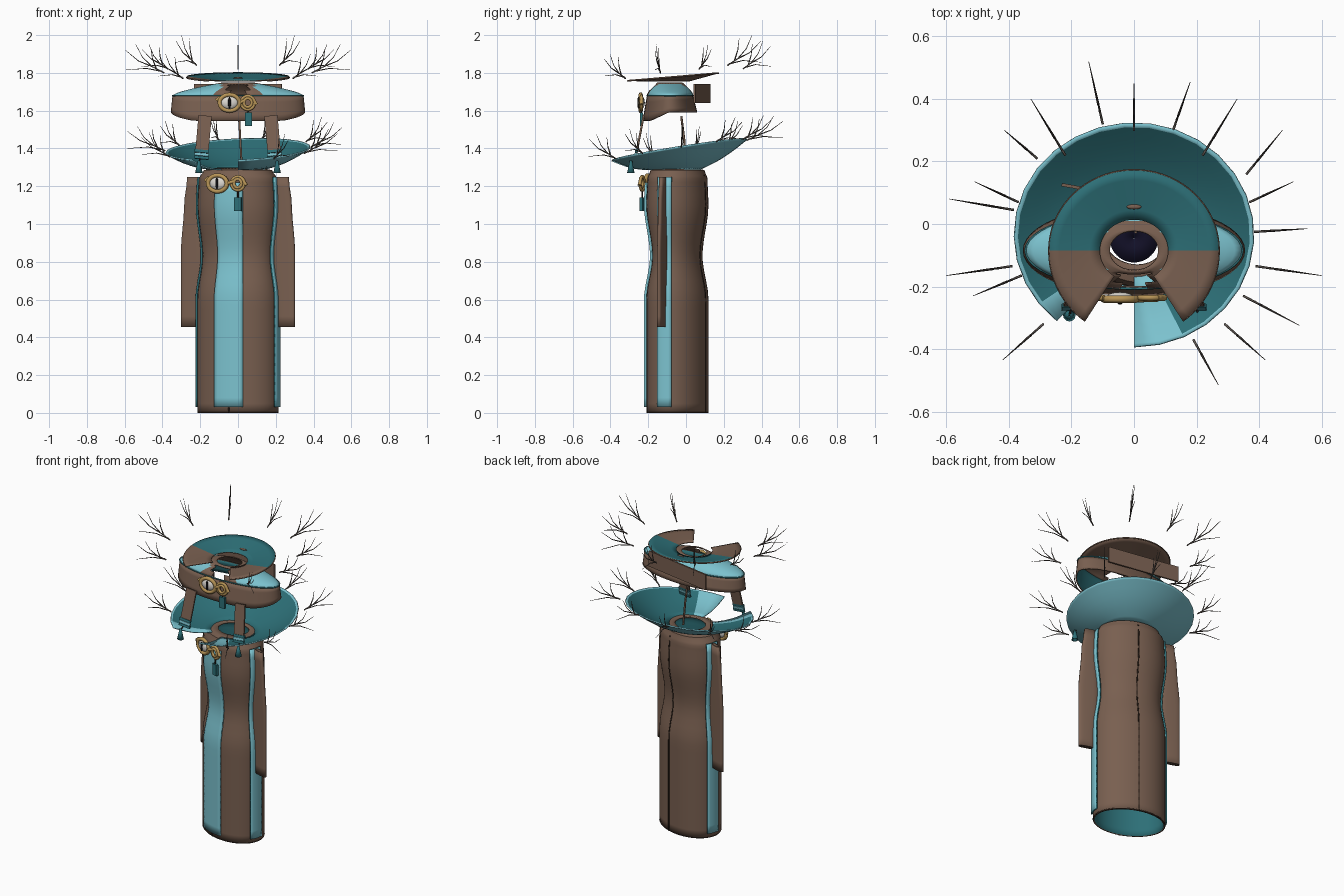
import bpy, bmesh, math
from math import sin, cos, radians, pi
from mathutils import Vector, Matrix

if "Cube" in bpy.data.objects:
    bpy.data.objects.remove(bpy.data.objects["Cube"])


def material(name, r, g, b):
    m = bpy.data.materials.new(name)
    m.diffuse_color = (r, g, b, 1)
    m.use_nodes = True
    m.node_tree.nodes["Principled BSDF"].inputs["Base Color"].default_value = m.diffuse_color
    return m


BROWN = material("brown cloth", .19, .115, .08)
LIGHT = material("light teal", .2, .54, .62)
TEAL = material("deep teal", .026, .16, .185)
DARK = material("dark seam", .03, .018, .012)
GOLD = material("old gold", .48, .3, .095)
WHITE = material("eye white", .72, .69, .64)
BLACK = material("pupil black", .004, .004, .005)
TWIG = material("twig grey", .12, .1, .088)
NAVY = material("navy lining", .006, .005, .02)


def finish(name, bm, mats, smooth=True):
    me = bpy.data.meshes.new(name)
    bm.to_mesh(me)
    bm.free()
    ob = bpy.data.objects.new(name, me)
    bpy.context.collection.objects.link(ob)
    for m in mats:
        me.materials.append(m)
    if smooth:
        bpy.ops.object.select_all(action='DESELECT')
        ob.select_set(True)
        bpy.context.view_layer.objects.active = ob
        bpy.ops.object.shade_smooth_by_angle(angle=radians(40))
    return ob


def sheet(name, f, us, vs, mats, thick=.008, closed=False, rule=None, inner=0, rim=0):
    """Grid surface f(u, v) given thickness; rule gives a face's material, or None for a hole."""
    bm = bmesh.new()
    rows = [[bm.verts.new(f(u, v)) for u in us] for v in vs]
    n = len(us)
    for a, b in zip(rows, rows[1:]):
        for i in range(n if closed else n - 1):
            j = (i + 1) % n
            face = bm.faces.new((a[i], a[j], b[j], b[i]))
            index = rule(face.calc_center_median()) if rule else 0
            if index is None:
                bm.faces.remove(face)
            else:
                face.material_index = index
    ob = finish(name, bm, mats)
    s = ob.modifiers.new("thickness", 'SOLIDIFY')
    s.thickness, s.offset = thick, -1
    s.material_offset, s.material_offset_rim = inner, rim
    return ob


def span(a, b, n):
    return [a + (b - a) * i / n for i in range(n + 1)]


RING = span(0, 360, 48)[:-1]


def lookup(table, z):
    """Smooth interpolation in rows of (z, value, value)."""
    for p, q in zip(table, table[1:]):
        if z <= q[0]:
            t = max(0, (z - p[0]) / (q[0] - p[0]))
            t = t * t * (3 - 2 * t)
            return [a + (b - a) * t for a, b in zip(p[1:], q[1:])]
    return table[-1][1:]


def box(name, loc, size, mat, rot=(0, 0, 0)):
    bm = bmesh.new()
    bmesh.ops.create_cube(bm, size=1, matrix=Matrix.Diagonal((*size, 1)))
    ob = finish(name, bm, [mat], False)
    ob.location, ob.rotation_euler = loc, rot
    return ob


def ball(name, loc, size, mat, turn=0):
    bm = bmesh.new()
    bmesh.ops.create_uvsphere(bm, u_segments=16, v_segments=10, radius=1,
                              matrix=Matrix.Diagonal((*size, 1)))
    ob = finish(name, bm, [mat])
    ob.location, ob.rotation_euler = loc, (0, 0, turn)


def tubes(name, paths, mat, bevel, taper=False, cyclic=False):
    cu = bpy.data.curves.new(name, 'CURVE')
    cu.dimensions, cu.bevel_depth, cu.bevel_resolution = '3D', bevel, 1
    cu.use_fill_caps = True
    for path in paths:
        sp = cu.splines.new('POLY')
        sp.points.add(len(path) - 1)
        sp.use_cyclic_u = cyclic
        for i, (pt, co) in enumerate(zip(sp.points, path)):
            pt.co = (*co, 1)
            pt.radius = 1 - .75 * i / (len(path) - 1) if taper else 1
    cu.materials.append(mat)
    bpy.context.collection.objects.link(bpy.data.objects.new(name, cu))


# Body turned slightly about its own axis
ANGLE = radians(-18.5)
TURN = Matrix.Translation((0, -.045, 0)) @ Matrix.Rotation(ANGLE, 4, 'Z')
ROBE = [(0, .22, .157), (.6, .22, .157), (.83, .192, .124), (1.1, .218, .157),
        (1.24, .212, .152), (1.285, .185, .138), (1.3, .1, .085)]


def robe(offset):
    def f(a, z):
        sx, sy = lookup(ROBE, z)
        return TURN @ Vector(((sx + offset) * cos(radians(a)), (sy + offset) * sin(radians(a)), z))
    return f


# Robe: waisted oval tube closing in at the shoulders, with raised panels
heights = span(0, 1.2, 24) + [1.22, 1.24, 1.255, 1.27, 1.285, 1.292, 1.3]
sheet("robe", robe(0), RING, heights, [BROWN, TEAL], .01, True, inner=1)
sheet("front_panel", robe(.014), span(250, 290, 8), span(.03, 1.22, 24), [LIGHT], .012)
for side, a in (("right", -14), ("left", 166)):
    sheet(side + "_side_panel", robe(.011), span(a, a + 28, 5), span(.03, 1.25, 24),
          [LIGHT, TEAL], .01, rim=1)
sheet("back_seam", robe(.002), span(89, 91, 1), span(0, 1.26, 24), [DARK], .002)
sheet("front_slit", robe(.002), span(269, 271, 1), [0, .028], [DARK], .002)
tubes("robe_hem", [[robe(-.003)(a, .003) for a in RING]], DARK, .004, cyclic=True)
sheet("neck_lining", lambda a, r: (r * cos(radians(a)), -.045 + r * sin(radians(a)), 1.22),
      RING, [.078, .001], [NAVY], .004, True)

# Sleeves: flat slabs on opposite sides of the turned body
SLEEVE = [(.455, .224, .318), (.85, .197, .318), (1.1, .212, .3), (1.25, .216, .282)]


def soften(t):
    return math.copysign(abs(t) ** .65, t)


for side, s in (("right", 1), ("left", -1)):
    def sleeve(a, z, s=s):
        x0, x1 = lookup(SLEEVE, z)
        c, d = cos(radians(a)), sin(radians(a))
        return TURN @ Vector((s * (x0 + x1) / 2 + (x1 - x0) / 2 * soften(c),
                              .014 * soften(d), z))
    sheet(side + "_sleeve", sleeve, RING[::2], span(.455, 1.25, 14),
          [BROWN, DARK], .004, True, inner=1)
    for end, z in (("top", 1.247), ("bottom", .463)):
        x0, x1 = lookup(SLEEVE, z)
        box(f"{side}_sleeve_{end}", TURN @ Vector((s * (x0 + x1) / 2, 0, z)),
            (x1 - x0 - .02, .016, .006), BROWN, (0, 0, ANGLE))


# Collar: tilted open bowl with a gap, lighter lapels and a lighter edge
def collar_rim_z(x, y):
    return 1.39 + .165 * (.25 * x + .96 * (y + .035))


def collar(a, t):
    c, d = cos(radians(a)), sin(radians(a))
    outer = Vector((.385 * c, -.035 + .36 * d, 0))
    outer.z = collar_rim_z(outer.x, outer.y)
    inner = Vector((.135 * c, -.05 + .12 * d, 1.285))
    p = inner.lerp(outer, t)
    p.z -= .015 * sin(pi * t)
    return p


def lapel(c):
    a = math.degrees(math.atan2(c.y + .035, c.x))
    edge = math.hypot(c.x / .385, (c.y + .035) / .36) > .955
    return 1 if edge or -90 < a < -65 or -145 < a < -125 else 0


sheet("collar", collar, span(-90, 230, 26), span(0, .8, 5) + [.96, 1], [LIGHT, LIGHT, TEAL, LIGHT],
      .008, rule=lapel, inner=2)

# Hat: flared oval band, sloped crown ring and open brim
HY = -.085


def band(a, t):
    c, d = cos(radians(a)), sin(radians(a))
    drop = .045 * min(1, max(0, (-d - .05) / .7))
    low = Vector((.356 * c, HY + .145 * d, 1.592 - drop))
    return low.lerp(Vector((.347 * c, HY + .122 * d, 1.68)), t)


def crown(a, t):
    c, d = cos(radians(a)), sin(radians(a))
    return ((.35 - .272 * t) * c, HY + (.125 - .06 * t) * d, 1.68 + .07 * t ** .7)


def brim(a, t):
    c, d = cos(radians(a)), sin(radians(a))
    outer = Vector((.272 * c, HY + (.258 if d > 0 else .275) * d, 0))
    outer.z = 1.783 + .085 * outer.y
    return Vector((.11 * c, HY + .1 * d, 1.754)).lerp(outer, t)


def crown_patch(c):
    """Brown forehead peak and inner ring, with a small opening at the front."""
    if c.y < HY and abs(c.x) < .05 and c.z < 1.738:
        return None
    peak = c.y < HY and abs(c.x) < .12 - 1.1 * (c.z - 1.68)
    return int(peak or abs(c.x) < .085 and c.z > 1.72 or abs(c.x) < .13 and c.z > 1.738)


sheet("hat_band", band, RING, span(0, 1, 4), [BROWN, TEAL], .008, True, inner=1)
sheet("hat_crown", crown, RING, span(0, 1, 10), [LIGHT, BROWN, BROWN, BROWN], .006, True,
      rule=crown_patch, inner=2)
tubes("hat_band_trim", [[band(a, 1) for a in RING]], TEAL, .004, cyclic=True)
sheet("hat_brim", brim, span(-55, 235, 58), span(0, 1, 5), [BROWN, BROWN, BROWN, TEAL],
      .006, rule=lambda c: int(c.y > HY), inner=2)
tubes("hat_brim_edge", [[brim(a, 1) for a in span(-55, 235, 58)]], BROWN, .003)
box("hat_back_flap", (0, .085, 1.69), (.47, .01, .1), BROWN, (0, 0, radians(-10)))
ball("brim_stud", (0, .055, 1.772), (.024, .008, .006), BROWN)
tubes("hanging_cord", [[(.005, -.025, 1.57), (.012, -.01, 1.45), (.02, 0, 1.3)]], BROWN, .006)

# Hanging straps with banded ends and tassels
for side, s in (("right", 1), ("left", -1)):
    rot = (-.19, -.09 * s, 0)
    box(side + "_strap", (s * .183, -.243, 1.475), (.07, .01, .2), BROWN, rot)
    for i, (z, m) in enumerate(((1.385, TEAL), (1.368, LIGHT), (1.351, TEAL))):
        box(f"{side}_strap_band_{i + 1}", (s * .193, -.262 - .003 * i, z), (.076, .014, .015), m, rot)
    tubes(side + "_tassel_cord", [[(s * .2, -.27, 1.35), (s * .207, -.292, 1.325)]], DARK, .004)
    sheet(side + "_tassel", lambda a, t, s=s: (s * .207 + (.02 - .014 * t) * cos(radians(a)),
          -.292 + (.02 - .014 * t) * sin(radians(a)), 1.27 + .065 * t),
          RING[::4], [0, 1], [TEAL], .004, True)


# Eye brooches with a side ring and a hanging tag, placed from the ring's centre
def brooch(name, centre, turn, eye_x, tag_x, tag_drop):
    place = Matrix.Translation(centre) @ Matrix.Rotation(turn, 4, 'Z')

    def at(*points):
        return [place @ Vector(p) for p in points]

    def hoop(x, y, rx, rz):
        return at(*((x + rx * cos(radians(a)), y, rz * sin(radians(a))) for a in RING[::2]))

    e = eye_x
    ball(name + "_eye", place @ Vector((e, 0, 0)), (.046, .018, .034), WHITE, turn)
    ball(name + "_pupil", place @ Vector((e, -.016, 0)), (.008, .006, .03), BLACK, turn)
    tubes(name + "_eyelid", [hoop(e, -.004, .053, .043)], GOLD, .012, cyclic=True)
    tubes(name + "_ring", [hoop(0, 0, .036, .036), hoop(0, -.005, .021, .023)],
          GOLD, .009, cyclic=True)
    tubes(name + "_links", [at((e - .07, 0, .012), (e - .05, 0, .03)),
                            at((e + .05, -.005, 0), (-.02, -.005, .01)),
                            at((.02, 0, .03), (.046, 0, -.01))], GOLD, .01)
    tubes(name + "_tag_cord", [at((tag_x, 0, -.035), (tag_x, 0, -tag_drop))], DARK, .004)
    box(name + "_tag", place @ Vector((tag_x, 0, -tag_drop)), (.038, .016, .07), TEAL, (0, 0, turn))


brooch("hat_brooch", (.052, -.236, 1.642), 0, -.097, .003, .087)
brooch("robe_brooch", (0, -.232, 1.215), ANGLE, -.113, 0, .11)


# Twig sprays: forked twigs standing in upright planes pointing outward
def spray(x0, y0, x1, y1, z, rise):
    def p(r, h):
        return (x0 + (x1 - x0) * r, y0 + (y1 - y0) * r, z + rise * h)
    return [[p(0, 0), p(.3, .22), p(.55, .55), p(.72, 1)],
            [p(.3, .22), p(.65, .42), p(.98, .8)],
            [p(.05, .05), p(.45, .16), p(1, .1)],
            [p(.2, .14), p(.3, .5), p(.34, .88)]]


upper = [spray(0, .3, 0, .45, 1.82, .15)]
for s in (1, -1):
    for x0, y0, x1, y1, z, rise in ((.22, .22, .33, .4, 1.84, .16), (.37, .07, .51, .135, 1.82, .13),
                                    (.39, -.135, .6, -.165, 1.8, .15), (.29, -.32, .42, -.435, 1.77, .13)):
        upper.append(spray(s * x0, y0, s * x1, y1, z, rise))
lower = [spray(*q, collar_rim_z(q[0], q[1]), .13) for q in (
    (-.1, .32, -.145, .52), (.125, .3, .18, .455), (.36, .16, .475, .3), (-.31, .21, -.415, .3),
    (-.385, .045, -.59, .08), (.385, -.025, .555, -.015), (.35, -.23, .53, -.325),
    (-.36, -.165, -.515, -.23), (.19, -.37, .27, -.515))]
tubes("hat_twigs", sum(upper, []), TWIG, .004, taper=True)
tubes("collar_twigs", sum(lower, []), TWIG, .004, taper=True)
